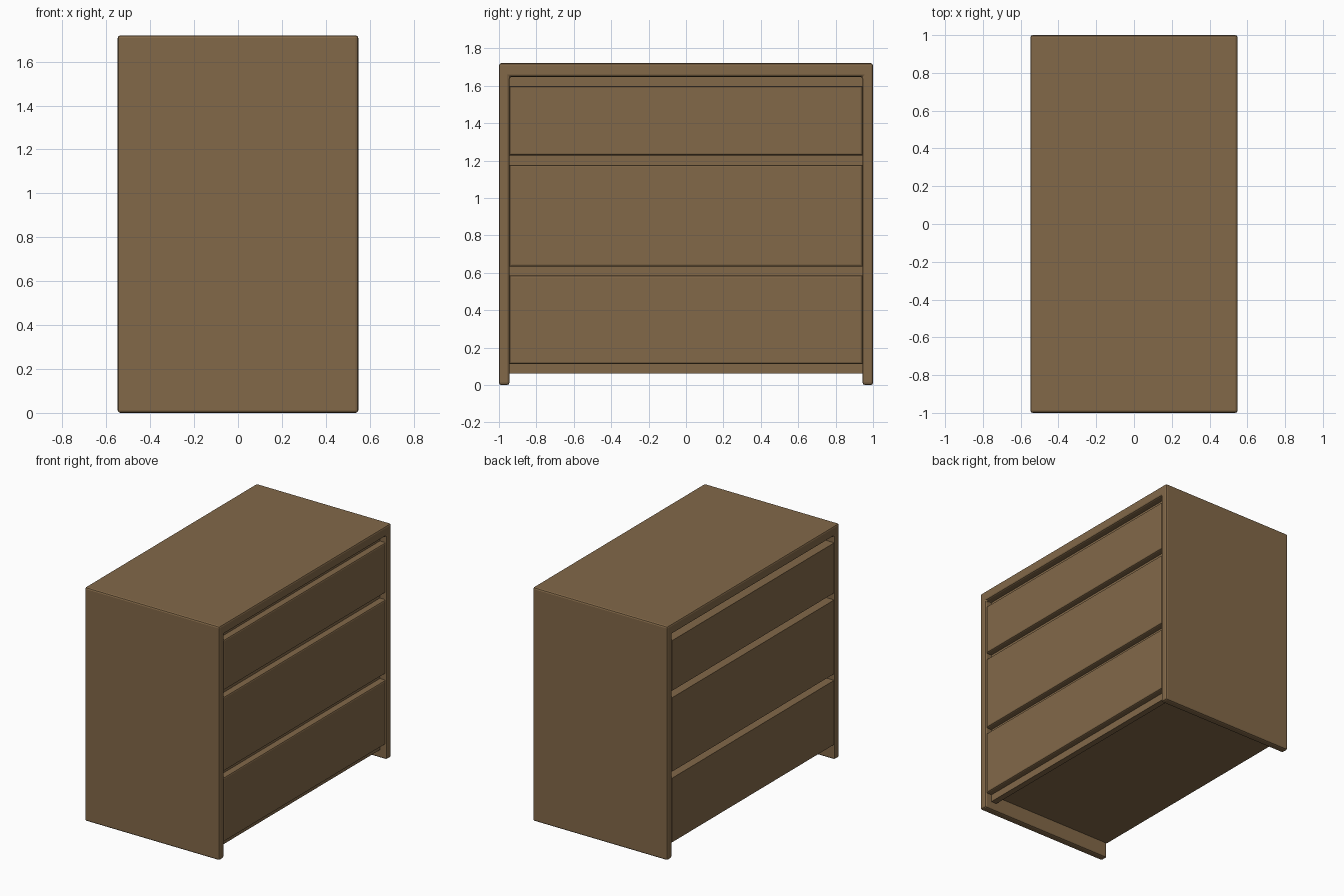
import bpy, bmesh

if "Cube" in bpy.data.objects:
    bpy.data.objects.remove(bpy.data.objects["Cube"])

wood = bpy.data.materials.new("brown_wood")
wood.diffuse_color = (0.225, 0.14, 0.066, 1)
wood.use_nodes = True
wood.node_tree.nodes["Principled BSDF"].inputs["Base Color"].default_value = wood.diffuse_color


def finish(name, bm):
    bmesh.ops.recalc_face_normals(bm, faces=bm.faces)
    me = bpy.data.meshes.new(name)
    bm.to_mesh(me)
    bm.free()
    me.materials.append(wood)
    ob = bpy.data.objects.new(name, me)
    bpy.context.collection.objects.link(ob)
    return ob


def box(name, x0, x1, y0, y1, z0, z1, bevel=0.0):
    """Box whose +x face can have bevelled edges."""
    bm = bmesh.new()
    bmesh.ops.create_cube(bm, size=1)
    for v in bm.verts:
        v.co.x = x1 if v.co.x > 0 else x0
        v.co.y = y1 if v.co.y > 0 else y0
        v.co.z = z1 if v.co.z > 0 else z0
    if bevel:
        edges = [e for e in bm.edges if all(v.co.x == x1 or abs(v.co.x - x1) < 1e-5 for v in e.verts)]
        bmesh.ops.bevel(bm, geom=edges, offset=bevel, segments=2, profile=0.5, affect='EDGES')
    return finish(name, bm)


# outer shell: upside-down U profile, extruded along x
HX, HY, H, T = 0.548, 1.0, 1.72, 0.056
TOP = 0.073
profile = [(-HY, 0), (-HY, H), (HY, H), (HY, 0), (HY - T, 0),
           (HY - T, H - TOP), (-HY + T, H - TOP), (-HY + T, 0)]
bm = bmesh.new()
face = bm.faces.new([bm.verts.new((-HX, y, z)) for y, z in profile])
ext = bmesh.ops.extrude_face_region(bm, geom=[face])
moved = [g for g in ext["geom"] if isinstance(g, bmesh.types.BMVert)]
bmesh.ops.translate(bm, verts=moved, vec=(2 * HX, 0, 0))
shell = finish("outer_shell", bm)
mod = shell.modifiers.new("Bevel", 'BEVEL')
mod.width = 0.012
mod.segments = 2
mod.limit_method = 'ANGLE'

# three full-depth drawers, with open gaps between them at the back
IY = HY - T + 0.005
drawers = [(0.113, 0.585), (0.633, 1.177), (1.228, 1.597)]
for i, (z0, z1) in enumerate(drawers):
    box(f"drawer_{i + 1}", -0.546, 0.542, -0.943, 0.943, z0, z1, 0.01)

# front rails that close the finger gaps and the space under the lowest drawer
rails = [(0.06, 0.12), (0.58, 0.64), (1.17, 1.235), (1.59, H - TOP + 0.01)]
for i, (z0, z1) in enumerate(rails):
    box(f"front_rail_{i + 1}", 0.45, 0.495, -IY, IY, z0, z1)
